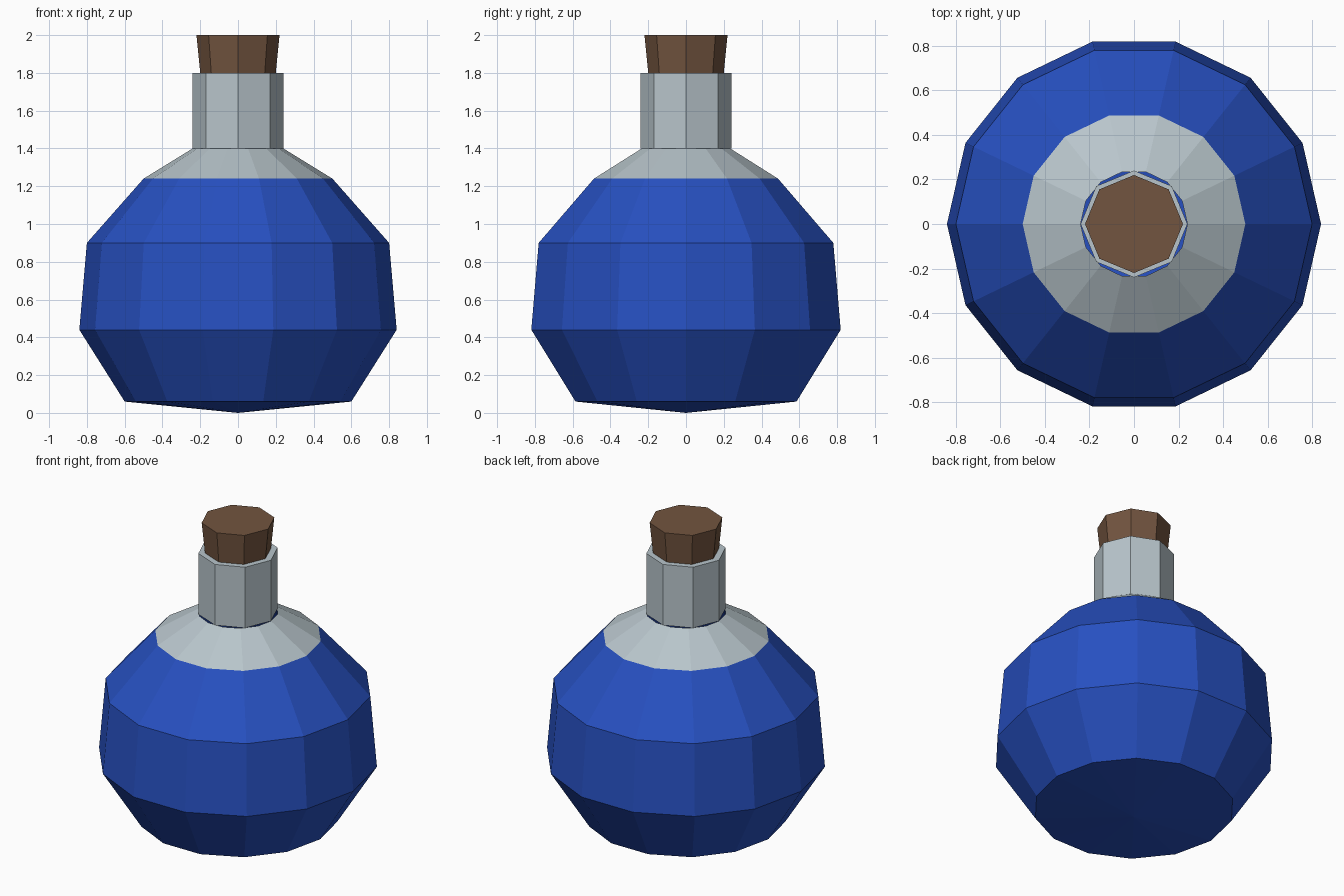
import bpy
import bmesh
from math import cos, sin, tau

cube = bpy.data.objects.get("Cube")
if cube:
    bpy.data.objects.remove(cube, do_unlink=True)


def make_material(name, rgb):
    mat = bpy.data.materials.new(name)
    mat.use_nodes = True
    color = (*rgb, 1.0)
    mat.diffuse_color = color
    mat.node_tree.nodes["Principled BSDF"].inputs["Base Color"].default_value = color
    return mat


blue = make_material("blue liquid", (0.02, 0.08, 0.53))
glass = make_material("pale grey glass", (0.48, 0.56, 0.60))
cork_brown = make_material("cork brown", (0.17, 0.09, 0.05))


def lathe(name, profile, sides, materials, closed=False):
    """Revolve (radius, z) points into a flat-faced solid; radius 0 makes a pole."""
    bm = bmesh.new()
    rings = []
    for r, z in profile:
        count = sides if r > 0 else 1
        rings.append([bm.verts.new((r * cos(tau * i / sides), r * sin(tau * i / sides), z))
                      for i in range(count)])
    pairs = list(zip(rings, rings[1:]))
    if closed:
        pairs.append((rings[-1], rings[0]))
    for low, high in pairs:
        for i in range(sides):
            j = (i + 1) % sides
            corners = [low[i % len(low)], low[j % len(low)],
                       high[j % len(high)], high[i % len(high)]]
            bm.faces.new(list(dict.fromkeys(corners)))
    bmesh.ops.recalc_face_normals(bm, faces=bm.faces)
    mesh = bpy.data.meshes.new(name)
    bm.to_mesh(mesh)
    bm.free()
    for mat in materials:
        mesh.materials.append(mat)
    obj = bpy.data.objects.new(name, mesh)
    bpy.context.collection.objects.link(obj)
    return obj


# Round flask body, with an empty shoulder above the liquid line
LIQUID_TOP = 1.24
body = lathe("flask_body",
             [(0, 0), (0.6, 0.06), (0.84, 0.44), (0.8, 0.9), (0.5, LIQUID_TOP), (0.24, 1.4)],
             14, [blue, glass])
for face in body.data.polygons:
    face.material_index = int(face.center.z > LIQUID_TOP)

# Hollow octagonal neck
lathe("flask_neck", [(0.24, 1.4), (0.24, 1.8), (0.2, 1.8), (0.2, 1.4)], 8, [glass], closed=True)

# Tapered cork stopper
lathe("cork", [(0, 1.7), (0.19, 1.7), (0.22, 2.0), (0, 2.0)], 8, [cork_brown])
